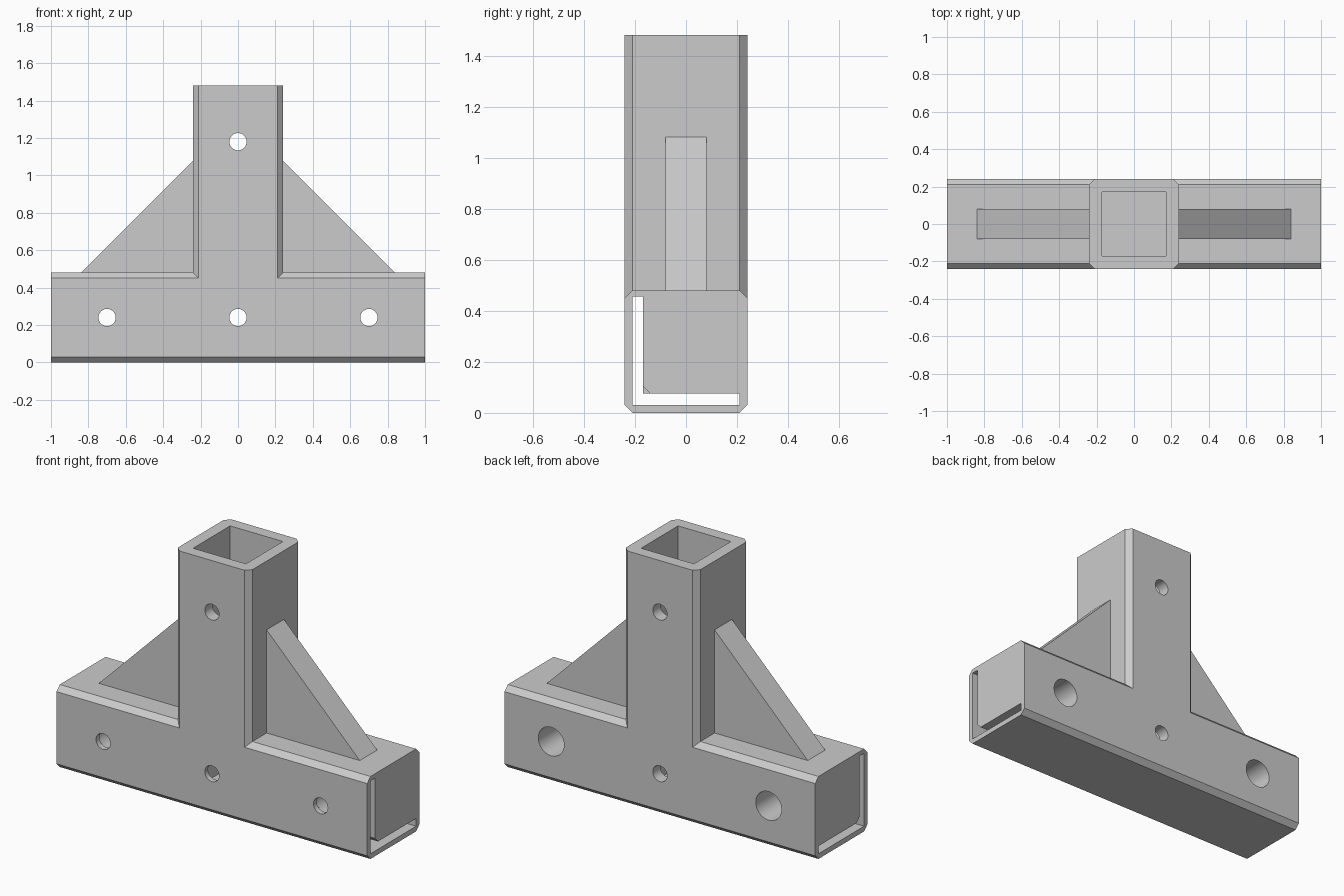
import bpy
import bmesh
from math import pi
from mathutils import Matrix, Vector

if "Cube" in bpy.data.objects:
    bpy.data.objects.remove(bpy.data.objects["Cube"])

GREY = 0.6
plastic = bpy.data.materials.new("plain_grey")
plastic.use_nodes = True
plastic.diffuse_color = (GREY, GREY, GREY, 1)
plastic.node_tree.nodes["Principled BSDF"].inputs["Base Color"].default_value = (GREY, GREY, GREY, 1)

HALF = 0.24      # half width of the tubes
CHAMFER = 0.03
TOP = 1.48


def finish(name, bm):
    bmesh.ops.recalc_face_normals(bm, faces=bm.faces)
    mesh = bpy.data.meshes.new(name)
    bm.to_mesh(mesh)
    bm.free()
    mesh.materials.append(plastic)
    obj = bpy.data.objects.new(name, mesh)
    bpy.context.collection.objects.link(obj)
    return obj


def prism(name, profile, axis, start, end):
    """Extrude a 2D profile along x (profile y, z), y (x, z) or z (x, y)."""
    place = {"x": lambda a, b: (start, a, b),
             "y": lambda a, b: (a, start, b),
             "z": lambda a, b: (a, b, start)}[axis]
    direction = Vector([float(axis == k) for k in "xyz"])
    bm = bmesh.new()
    face = bm.faces.new([bm.verts.new(place(a, b)) for a, b in profile])
    new = bmesh.ops.extrude_face_region(bm, geom=[face])["geom"]
    verts = [g for g in new if isinstance(g, bmesh.types.BMVert)]
    bmesh.ops.translate(bm, verts=verts, vec=direction * (end - start))
    return finish(name, bm)


def bore(name, x, z, radius, y0, y1):
    bm = bmesh.new()
    place = Matrix.Translation((x, (y0 + y1) / 2, z)) @ Matrix.Rotation(pi / 2, 4, "X")
    bmesh.ops.create_cone(bm, cap_ends=True, segments=48, radius1=radius,
                          radius2=radius, depth=y1 - y0, matrix=place)
    return finish(name, bm)


def combine(target, tool, operation):
    bpy.context.view_layer.objects.active = target
    mod = target.modifiers.new(operation, "BOOLEAN")
    mod.operation, mod.solver, mod.object = operation, "EXACT", tool
    bpy.ops.object.modifier_apply(modifier=mod.name)
    bpy.data.objects.remove(tool)


def chamfered_square(mid):
    h, c = HALF, HALF - CHAMFER
    pts = [(-c, -h), (c, -h), (h, -c), (h, c), (c, h), (-c, h), (-h, c), (-h, -c)]
    return [(a, b + mid) for a, b in pts]


# Horizontal beam and upright tube
body = prism("tee_bracket", chamfered_square(HALF), "x", -1, 1)
combine(body, prism("upright", chamfered_square(0), "z", HALF, TOP), "UNION")

# Triangular gussets
for side in (-1, 1):
    outline = [(side * x, z) for x, z in ((0.2, 0.4), (0.2, 1.12), (0.24, 1.08), (0.84, 0.48), (0.84, 0.4))]
    combine(body, prism("gusset", outline, "y", -0.08, 0.08), "UNION")

# L-shaped slot for an angle bar, with a relieved inner corner near the ends
lo, hi, wall, floor = -0.21, 0.21, -0.168, 0.075
slot = [(lo, 0.03), (hi, 0.03), (hi, floor), (wall, floor), (wall, 0.455), (lo, 0.455)]
combine(body, prism("slot", slot, "x", -1.1, 1.1), "DIFFERENCE")
relief = [(wall - 0.02, floor - 0.02), (-0.12, floor - 0.02), (wall - 0.02, 0.123)]
for side in (-1, 1):
    combine(body, prism("relief", relief, "x", side * 0.3, side * 1.1), "DIFFERENCE")

# Square socket down the upright
s = 0.17
combine(body, prism("socket", [(-s, -s), (s, -s), (s, s), (-s, s)], "z", 0.06, TOP + 0.1), "DIFFERENCE")

# Bolt holes through, and wide access bores from the back
for x, z in ((0, 1.18), (0, HALF), (-0.7, HALF), (0.7, HALF)):
    combine(body, bore("bolt_hole", x, z, 0.046, -0.4, 0.4), "DIFFERENCE")
for x in (-0.7, 0.7):
    combine(body, bore("access_bore", x, HALF, 0.083, -0.19, 0.4), "DIFFERENCE")

bpy.ops.object.select_all(action="DESELECT")
body.select_set(True)
bpy.context.view_layer.objects.active = body
bpy.ops.object.shade_smooth_by_angle(angle=pi / 9)
